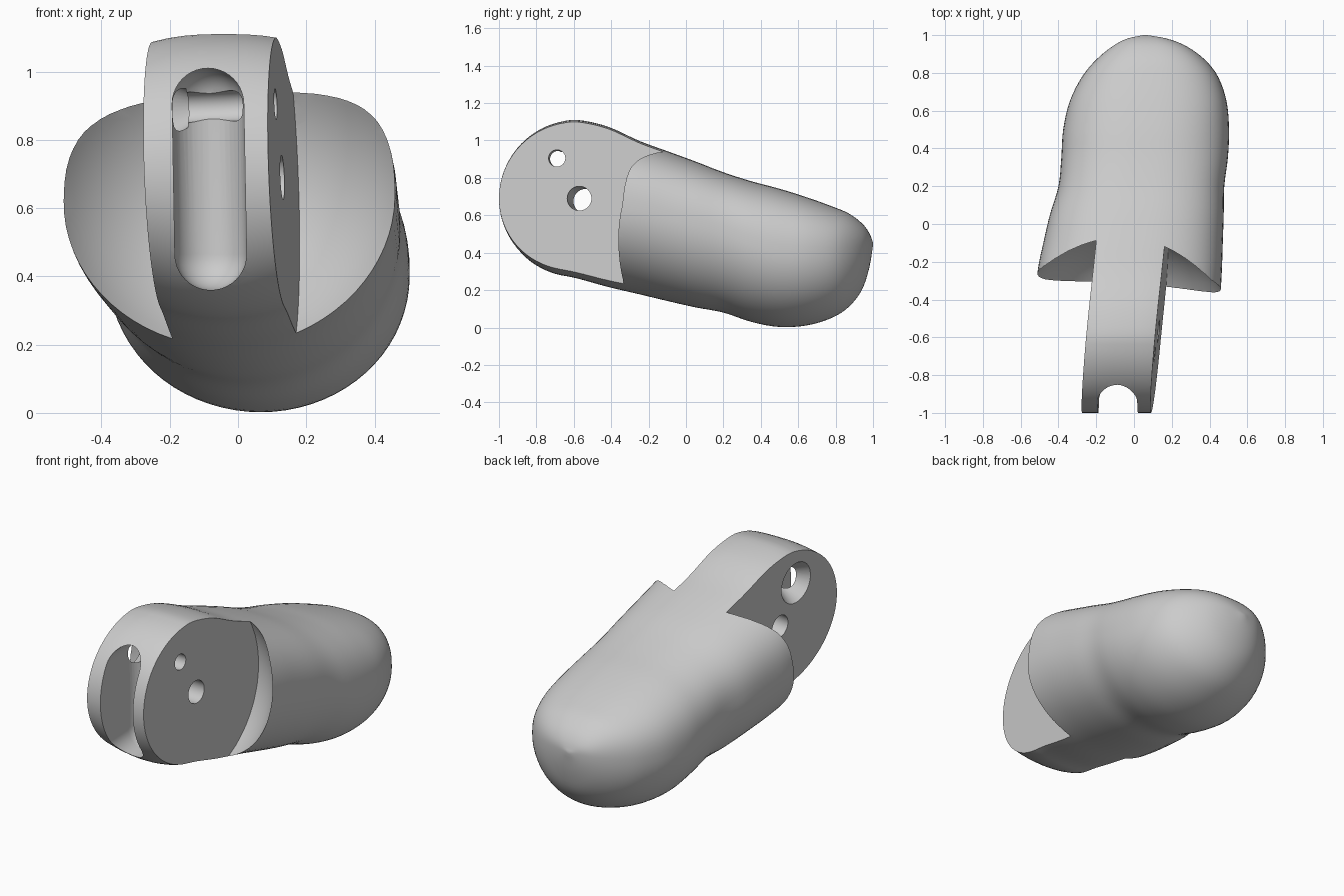
import bpy, bmesh, math
from mathutils import Vector, Matrix

if "Cube" in bpy.data.objects:
    bpy.data.objects.remove(bpy.data.objects["Cube"])

PIVOT = Vector((-0.05, -0.58, 0.69))      # centre of the round hinge end
HINGE_R = 0.42
SOCKET_R = 0.565
AXIS = Vector((1, -0.092, 0.04)).normalized()   # hinge pin direction

grey = bpy.data.materials.new("light_grey")
grey.use_nodes = True
grey.diffuse_color = (0.6, 0.6, 0.6, 1)
grey.node_tree.nodes["Principled BSDF"].inputs["Base Color"].default_value = grey.diffuse_color


def make_object(name, bm):
    bmesh.ops.recalc_face_normals(bm, faces=bm.faces)
    mesh = bpy.data.meshes.new(name)
    bm.to_mesh(mesh)
    bm.free()
    mesh.materials.append(grey)
    obj = bpy.data.objects.new(name, mesh)
    bpy.context.collection.objects.link(obj)
    return obj


def catmull(a, b, c, d, t):
    return [0.5 * (2 * q + (r - p) * t + (2 * p - 5 * q + 4 * r - s) * t ** 2
                   + (3 * q - p - 3 * r + s) * t ** 3) for p, q, r, s in zip(a, b, c, d)]


def section(bm, row, count=72):
    """Egg-shaped ring: squarer above the widest height, elliptical below."""
    y, bottom, top, x0, x1, mid = row
    ring = []
    for i in range(count):
        a = math.tau * i / count
        c, s = math.cos(a), math.sin(a)
        power = 0.8 if s > 0 else 1.0
        x = (x0 + x1) / 2 + (x1 - x0) / 2 * math.copysign(abs(c) ** power, c)
        z = mid + (top - mid if s > 0 else mid - bottom) * math.copysign(abs(s) ** power, s)
        ring.append(bm.verts.new((x, y, z)))
    return ring


# Fingertip sections: y, bottom, top, x min, x max, height of widest point
stations = [
    (-0.58, 0.262, 1.11, -0.52, 0.44, 0.66),
    (-0.42, 0.218, 1.075, -0.515, 0.455, 0.64),
    (-0.25, 0.178, 0.998, -0.51, 0.465, 0.62),
    (-0.1, 0.142, 0.943, -0.48, 0.47, 0.58),
    (0.05, 0.108, 0.888, -0.445, 0.475, 0.54),
    (0.2, 0.08, 0.83, -0.4, 0.478, 0.5),
    (0.35, 0.03, 0.782, -0.385, 0.497, 0.44),
    (0.5, 0.003, 0.742, -0.375, 0.503, 0.4),
    (0.65, 0.012, 0.695, -0.34, 0.49, 0.39),
    (0.78, 0.052, 0.648, -0.275, 0.445, 0.39),
    (0.87, 0.11, 0.61, -0.2, 0.375, 0.4),
    (0.94, 0.2, 0.558, -0.115, 0.28, 0.42),
    (0.98, 0.32, 0.505, -0.04, 0.18, 0.44),
    (1.0, 0.44, 0.452, 0.05, 0.07, 0.446),
]

# Round hinge end, then the smoothly interpolated finger
rows = []
for i in range(17):
    a = math.radians(2 + 75 * i / 16)
    h = HINGE_R * math.sin(a)
    rows.append((PIVOT.y - HINGE_R * math.cos(a), PIVOT.z - h, PIVOT.z + h, -0.52, 0.43, PIVOT.z))
path = [rows[-1]] + stations
for i in range(len(path) - 1):
    p = [path[max(0, min(len(path) - 1, i + k))] for k in (-1, 0, 1, 2)]
    rows += [catmull(*p, t / 4) for t in range(1 if i == 0 else 0, 4)]
rows.append(stations[-1])

bm = bmesh.new()
rings = [section(bm, row) for row in rows]
for a, b in zip(rings, rings[1:]):
    for i in range(len(a)):
        j = (i + 1) % len(a)
        bm.faces.new((a[i], a[j], b[j], b[i]))
bm.faces.new(rings[0])
bm.faces.new(rings[-1])
finger = make_object("fingertip", bm)


def cut(cutter):
    mod = finger.modifiers.new("cut", 'BOOLEAN')
    mod.operation = 'DIFFERENCE'
    mod.solver = 'EXACT'
    mod.object = cutter
    bpy.context.view_layer.objects.active = finger
    bpy.ops.object.modifier_apply(modifier=mod.name)
    bpy.data.objects.remove(cutter)


# Spherical shoulders beside the tongue; the front of each cutter flares out
for side, face_x in ((1, 0.09), (-1, -0.275)):
    bm = bmesh.new()
    bmesh.ops.create_uvsphere(bm, u_segments=64, v_segments=32, radius=SOCKET_R,
                              matrix=Matrix.Rotation(math.pi / 2, 4, 'X'))
    for v in bm.verts:
        if v.co.y < 0.13:
            v.co = (v.co.x * 2, v.co.y + 0.04, v.co.z * 2)
        v.co += PIVOT
    sliced = bmesh.ops.bisect_plane(
        bm, geom=bm.verts[:] + bm.edges[:] + bm.faces[:], plane_co=(face_x, -1, 0.7),
        plane_no=AXIS * side, clear_inner=True)
    rim = [e for e in sliced["geom_cut"] if isinstance(e, bmesh.types.BMEdge)]
    bmesh.ops.holes_fill(bm, edges=rim, sides=0)
    cut(make_object("shoulder_cutter", bm))

# Rounded slot in the front of the tongue
bm = bmesh.new()
for y in (-0.75, -1.3):
    for x, z in ((-0.088, 0.905), (-0.08, 0.465)):
        bmesh.ops.create_uvsphere(bm, u_segments=40, v_segments=20, radius=0.105,
                                  matrix=Matrix.Translation((x, y, z)))
hull = bmesh.ops.convex_hull(bm, input=bm.verts[:])
inside = {g for g in hull["geom_interior"] + hull["geom_unused"]
          if isinstance(g, bmesh.types.BMVert)}
bmesh.ops.delete(bm, geom=list(inside), context='VERTS')
outer = {g for g in hull["geom"] if isinstance(g, bmesh.types.BMFace) and g.is_valid}
bmesh.ops.delete(bm, geom=[f for f in bm.faces if f not in outer], context='FACES')
cut(make_object("slot_cutter", bm))


# Pin holes across the tongue, the upper one countersunk on one side
def pin_cutter(point, start, end, r_start, r_end):
    bm = bmesh.new()
    centre = Vector(point) + AXIS * (start + end) / 2
    turn = AXIS.to_track_quat('Z', 'Y').to_matrix().to_4x4()
    bmesh.ops.create_cone(bm, cap_ends=True, segments=40, radius1=r_start, radius2=r_end,
                          depth=end - start, matrix=Matrix.Translation(centre) @ turn)
    cut(make_object("pin_cutter", bm))


upper, lower = (0.11, -0.69, 0.905), (0.125, -0.57, 0.69)
pin_cutter(lower, -0.6, 0.2, 0.065, 0.065)
pin_cutter(upper, -0.6, 0.2, 0.045, 0.045)
pin_cutter(upper, -0.4, -0.26, 0.14, 0.058)

# Smooth skin with crisp cut edges
bpy.ops.object.select_all(action='DESELECT')
finger.select_set(True)
bpy.context.view_layer.objects.active = finger
bpy.ops.object.shade_smooth_by_angle(angle=math.radians(32))
